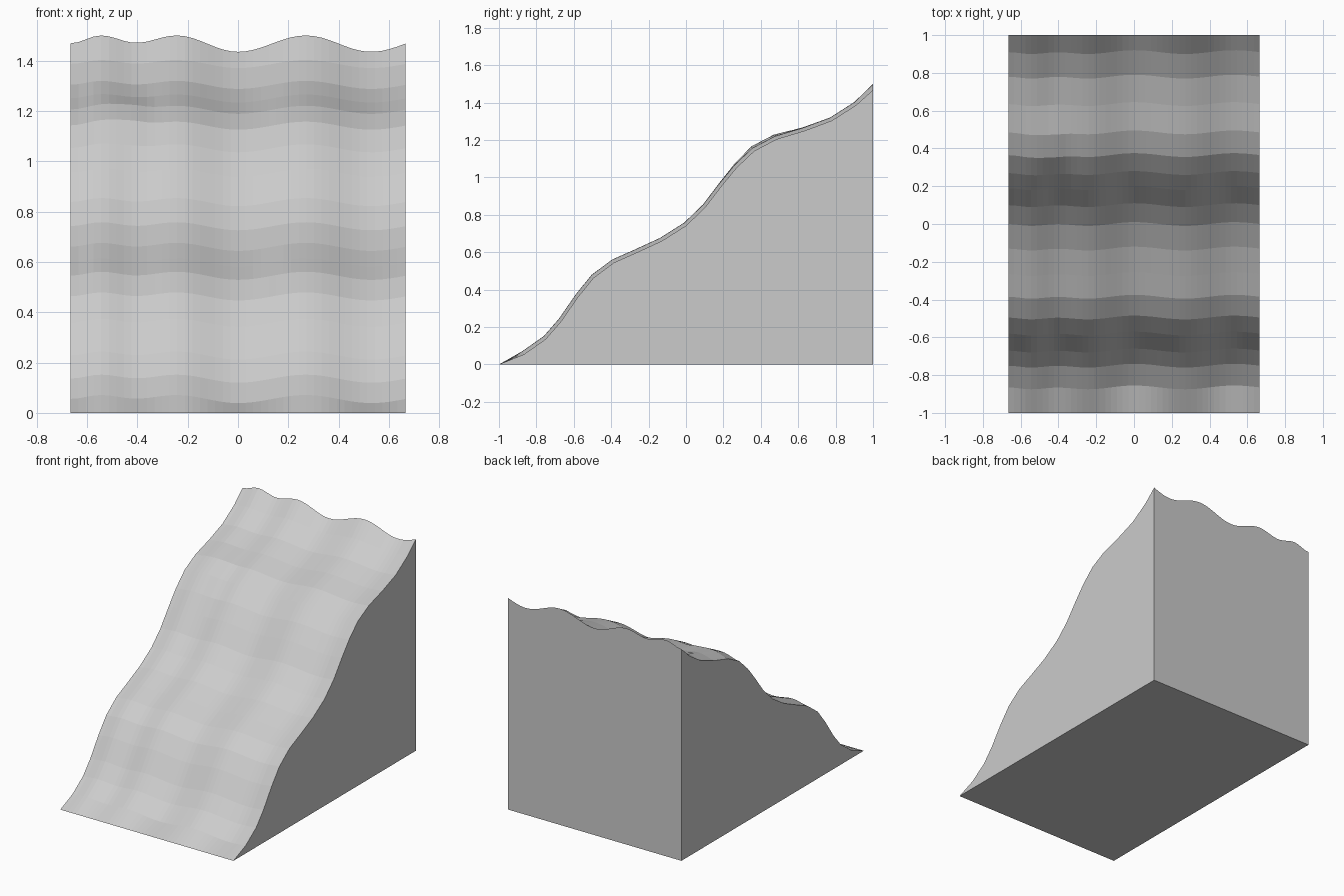
import bpy, bmesh, math

if "Cube" in bpy.data.objects:
    bpy.data.objects.remove(bpy.data.objects["Cube"])

HALF_W = 0.665
COLS = 44

# mean slope profile (y, z), from the front toe up to the back crest
PROFILE = [(-1, 0), (-0.865, 0.055), (-0.75, 0.136), (-0.67, 0.228), (-0.58, 0.358),
           (-0.495, 0.463), (-0.385, 0.545), (-0.265, 0.598), (-0.13, 0.66), (0, 0.742),
           (0.1, 0.838), (0.19, 0.955), (0.27, 1.052), (0.365, 1.142), (0.485, 1.205),
           (0.635, 1.25), (0.78, 1.304), (0.91, 1.387), (1, 1.468)]

# cross-slope ripple (x, height from -1 to 1)
RIPPLE = [(-0.665, 0.05), (-0.545, 1), (-0.405, 0.1), (-0.245, 1), (0, -1),
          (0.27, 1), (0.53, -1), (0.8, 1)]


def ripple(x):
    for (x0, a), (x1, b) in zip(RIPPLE, RIPPLE[1:]):
        if x <= x1:
            t = (1 - math.cos(math.pi * (x - x0) / (x1 - x0))) / 2
            return a + (b - a) * t


def bump(x, y):
    # local swelling on the upper left, with a sharper right flank
    sx = 0.12 if x < -0.42 else 0.07
    return 0.03 * math.exp(-((x + 0.42) / sx) ** 2 - ((y - 0.42) / 0.17) ** 2)


def surface(x, i):
    y, z = PROFILE[i]
    w = ripple(x)
    if i == 0:
        return (x, y, 0)
    if i == len(PROFILE) - 1:
        return (x, y, z + 0.0325 * w)
    b = bump(x, y)
    return (x, y - 0.010 * w - 0.4 * b, z + 0.016 * w + 0.7 * b)


# rippled slope surface
bm = bmesh.new()
xs = [-HALF_W + 2 * HALF_W * c / COLS for c in range(COLS + 1)]
grid = [[bm.verts.new(surface(x, i)) for i in range(len(PROFILE))] for x in xs]
for a, b in zip(grid, grid[1:]):
    for i in range(len(PROFILE) - 1):
        bm.faces.new((a[i], b[i], b[i + 1], a[i + 1]))

# flat sides, back and base
left = bm.verts.new((-HALF_W, 1, 0))
right = bm.verts.new((HALF_W, 1, 0))
bm.faces.new(grid[0] + [left])
bm.faces.new(grid[-1] + [right])
bm.faces.new([col[-1] for col in grid] + [right, left])
bm.faces.new([col[0] for col in grid] + [right, left])
bmesh.ops.recalc_face_normals(bm, faces=bm.faces)
big = [f for f in bm.faces if len(f.verts) > 4]
bmesh.ops.triangulate(bm, faces=big)

mesh = bpy.data.meshes.new("terrain_slope")
bm.to_mesh(mesh)
bm.free()
slope = bpy.data.objects.new("terrain_slope", mesh)
bpy.context.collection.objects.link(slope)
